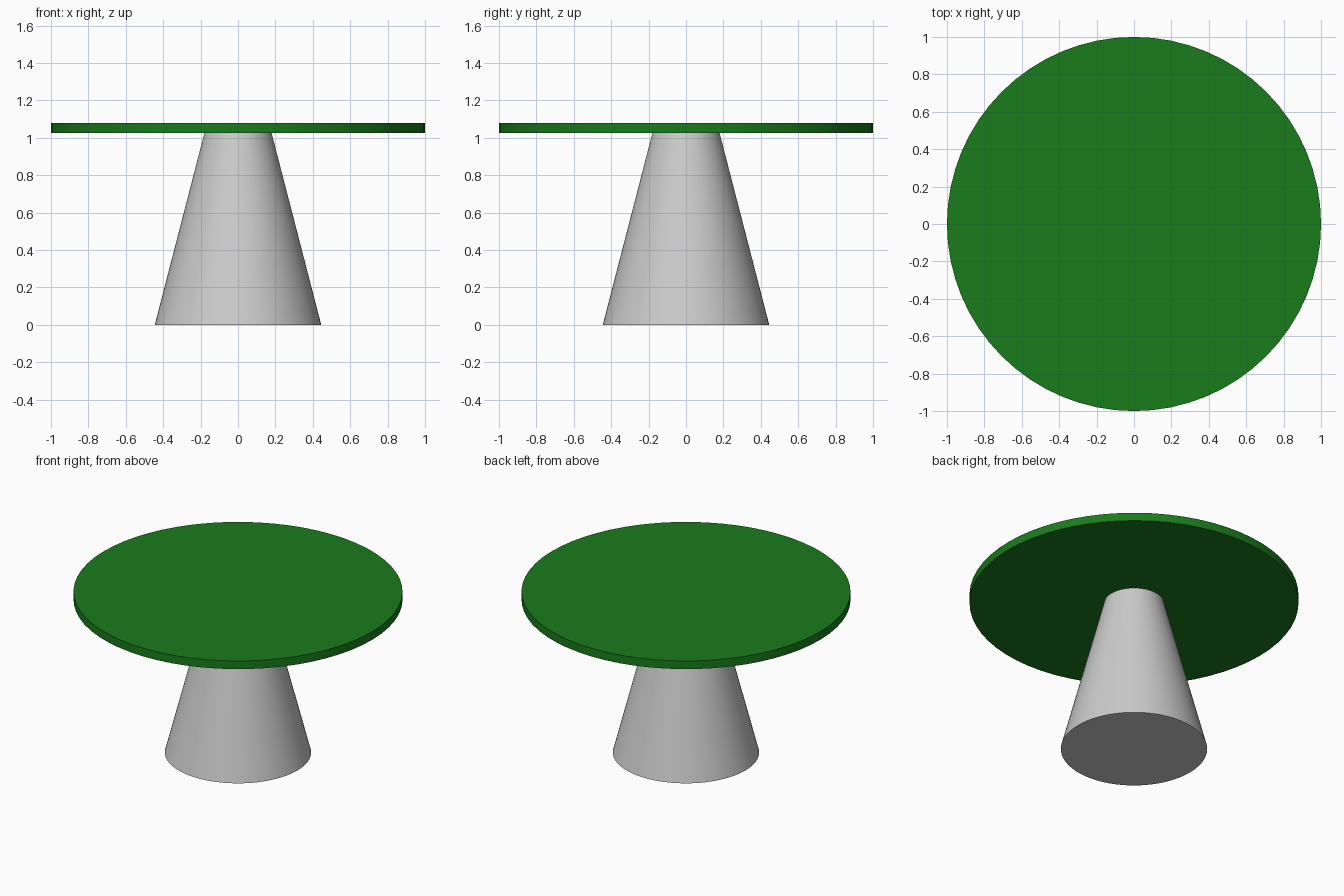
import bpy
import math

if "Cube" in bpy.data.objects:
    bpy.data.objects.remove(bpy.data.objects["Cube"])


def frustum(name, r_bottom, r_top, z0, z1, sides=64):
    bpy.ops.mesh.primitive_cone_add(vertices=sides, radius1=r_bottom, radius2=r_top,
                                    depth=z1 - z0, location=(0, 0, (z0 + z1) / 2))
    obj = bpy.context.object
    obj.name = name
    bpy.ops.object.shade_smooth_by_angle(angle=math.radians(30))
    return obj


# Tapered pedestal
frustum("pedestal", 0.445, 0.18, 0.0, 1.025)

# Round green table top
top = frustum("table_top", 1.0, 1.0, 1.025, 1.08)
green = bpy.data.materials.new("green")
green.diffuse_color = (0.01, 0.2, 0.012, 1)
green.use_nodes = True
green.node_tree.nodes["Principled BSDF"].inputs["Base Color"].default_value = green.diffuse_color
top.data.materials.append(green)
